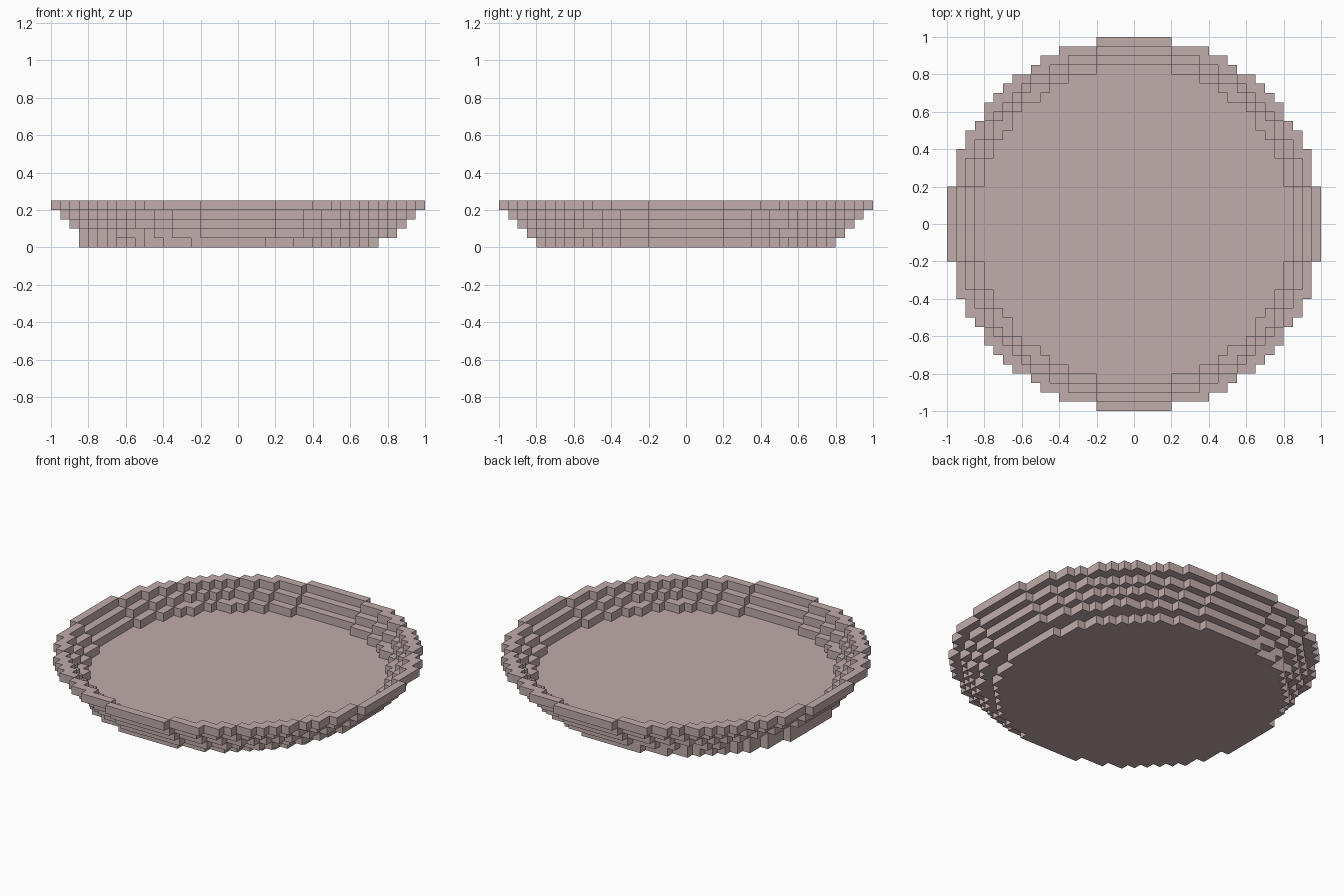
import bpy
import bmesh
import math
from mathutils import Vector

if "Cube" in bpy.data.objects:
    bpy.data.objects.remove(bpy.data.objects["Cube"], do_unlink=True)

CELL = 0.05  # edge length of one block

# Single pale clay colour
clay = bpy.data.materials.new("dusty_pink_clay")
clay.use_nodes = True
COLOUR = (0.527, 0.413, 0.407, 1.0)
clay.diffuse_color = COLOUR
shader = clay.node_tree.nodes["Principled BSDF"]
shader.inputs["Base Color"].default_value = COLOUR
shader.inputs["Roughness"].default_value = 0.8


def disc(radius, shift=0):
    """Block columns whose centres lie inside a circle, shifted along x."""
    r = range(-radius, radius)
    return {(i + shift, j) for i in r for j in r
            if math.hypot(i + 0.5, j + 0.5) < radius}


# Stacked layers from the ground up: a solid foot and base, then stepped rings
layers = [
    ("foot", disc(16, -1)),
    ("base", disc(17)),
    ("lower_wall", disc(18) - disc(17)),
    ("upper_wall", disc(19) - disc(18)),
    ("rim", disc(20) - disc(19)),
]
solid = {(i, j, k) for k, (_, cells) in enumerate(layers) for i, j in cells}

DIRECTIONS = [Vector(d) for d in
              ((1, 0, 0), (-1, 0, 0), (0, 1, 0), (0, -1, 0), (0, 0, 1), (0, 0, -1))]


def build_layer(name, cells, k):
    """Make the exposed block faces of one layer and merge flat areas."""
    bm = bmesh.new()
    for i, j in sorted(cells):
        for d in DIRECTIONS:
            if (i + int(d.x), j + int(d.y), k + int(d.z)) in solid:
                continue
            u = Vector((d.y, d.z, d.x))
            v = d.cross(u)
            centre = Vector((i + 0.5, j + 0.5, k + 0.5)) + d / 2
            corners = [centre + (u * a + v * b) / 2
                       for a, b in ((-1, -1), (1, -1), (1, 1), (-1, 1))]
            bm.faces.new([bm.verts.new(c * CELL) for c in corners])
    bmesh.ops.remove_doubles(bm, verts=bm.verts, dist=CELL / 100)
    bmesh.ops.dissolve_limit(bm, angle_limit=math.radians(1),
                             verts=bm.verts, edges=bm.edges)
    mesh = bpy.data.meshes.new(name)
    bm.to_mesh(mesh)
    bm.free()
    mesh.materials.append(clay)
    bpy.context.collection.objects.link(bpy.data.objects.new(name, mesh))


for level, (part, columns) in enumerate(layers):
    build_layer(part, columns, level)
